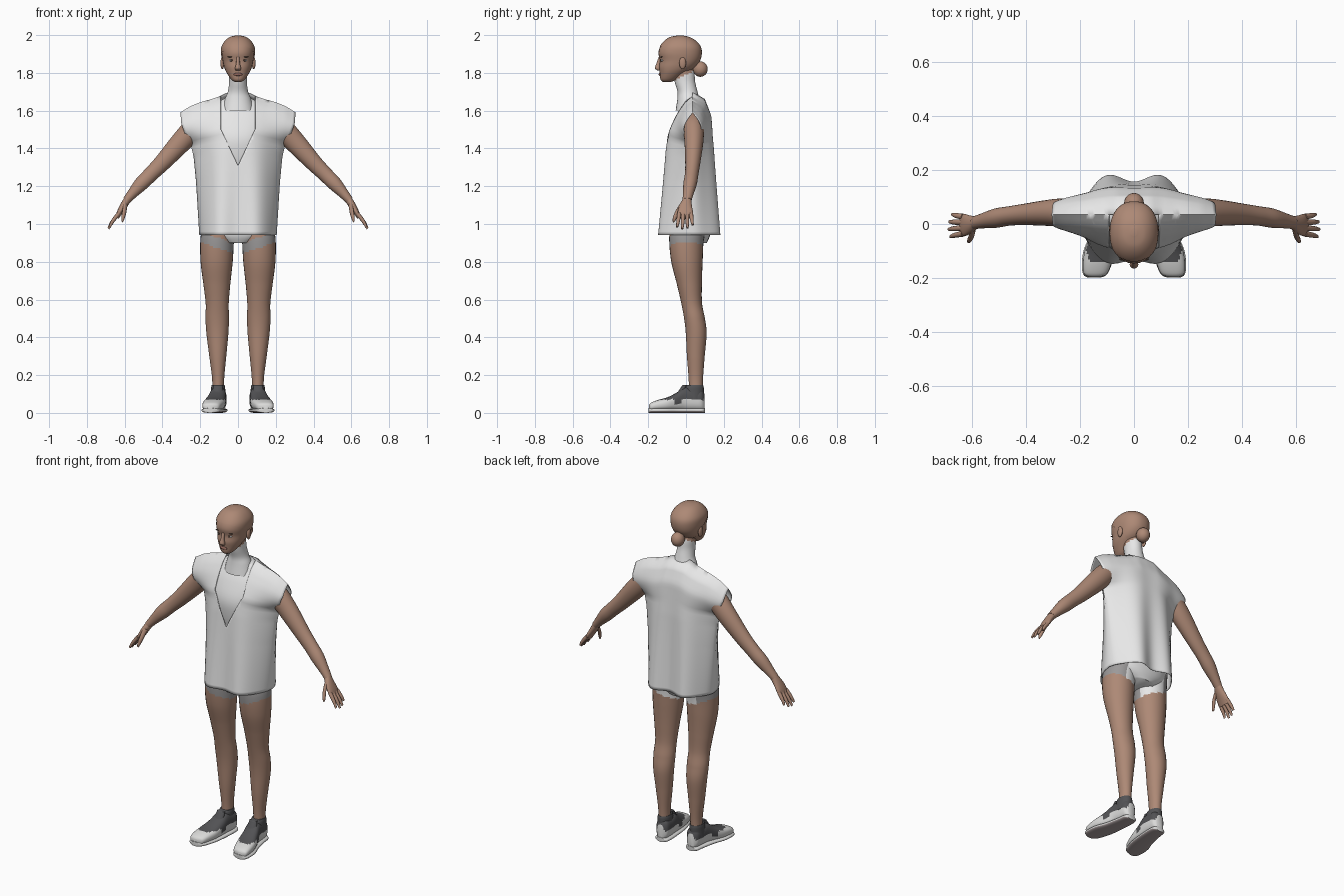
import bpy, bmesh, math
from mathutils import Vector

if "Cube" in bpy.data.objects:
    bpy.data.objects.remove(bpy.data.objects["Cube"])


def material(name, rgb):
    m = bpy.data.materials.new(name)
    m.diffuse_color = (*rgb, 1)
    m.use_nodes = True
    m.node_tree.nodes["Principled BSDF"].inputs["Base Color"].default_value = m.diffuse_color
    return m


SKIN = material("skin", (0.42, 0.25, 0.18))
CLOTH = material("white cloth", (0.80, 0.80, 0.80))
BAND = material("grey band", (0.33, 0.32, 0.32))
DARK = material("dark shoe", (0.085, 0.085, 0.09))
SHOE = material("shoe white", (0.70, 0.70, 0.69))
SOLE = material("sole", (0.42, 0.36, 0.36))
BROW = material("brow and iris", (0.06, 0.04, 0.03))
LIP = material("lips", (0.30, 0.14, 0.11))


def finish(bm, name, mats, rule=None, mirror=False, angle=60):
    bmesh.ops.recalc_face_normals(bm, faces=bm.faces)
    if rule:
        for f in bm.faces:
            f.material_index = rule(f.calc_center_median(), f.normal)
    me = bpy.data.meshes.new(name)
    bm.to_mesh(me)
    bm.free()
    ob = bpy.data.objects.new(name, me)
    bpy.context.collection.objects.link(ob)
    for m in mats:
        me.materials.append(m)
    bpy.ops.object.select_all(action="DESELECT")
    bpy.context.view_layer.objects.active = ob
    ob.select_set(True)
    bpy.ops.object.shade_smooth_by_angle(angle=math.radians(angle))
    if mirror:
        ob.modifiers.new("mirror", "MIRROR").use_clip = False
    return ob


def smooth_path(secs, steps):
    """Catmull-Rom through section tuples."""
    out, n = [], len(secs)
    for i in range(n - 1):
        p = [secs[max(i - 1, 0)], secs[i], secs[i + 1], secs[min(i + 2, n - 1)]]
        for k in range(steps):
            t = k / steps
            out.append([0.5 * (2 * b + (c - a) * t + (2 * a - 5 * b + 4 * c - d) * t * t
                               + (3 * b - a - 3 * c + d) * t ** 3) for a, b, c, d in zip(*p)])
    return out + [secs[-1]]


def loft(name, secs, mats, A=(1, 0, 0), B=(0, 1, 0), seg=28, steps=5, power=2, keep=None, **kw):
    """Skin through rings (x, y, z, radius along A, radius along B)."""
    bm, rings = bmesh.new(), []
    A, B = Vector(A), Vector(B)

    def sup(c):
        return math.copysign(abs(c) ** (2 / power), c)
    for x, y, z, ra, rb in smooth_path(secs, steps):
        rings.append([bm.verts.new(Vector((x, y, z)) + A * ra * sup(math.cos(t)) + B * rb * sup(math.sin(t)))
                      for t in (2 * math.pi * k / seg for k in range(seg))])
    for r, q in zip(rings, rings[1:]):
        for k in range(seg):
            j = (k + 1) % seg
            bm.faces.new((r[k], r[j], q[j], q[k]))
    bm.faces.new(rings[0])
    bm.faces.new(rings[-1])
    if keep:
        bmesh.ops.delete(bm, geom=[f for f in bm.faces if not keep(f.calc_center_median())], context="FACES")
    return finish(bm, name, mats, **kw)


def ball(name, loc, size, mat, mirror=False):
    bm = bmesh.new()
    bmesh.ops.create_uvsphere(bm, u_segments=20, v_segments=12, radius=1)
    for v in bm.verts:
        v.co = Vector([c * s + l for c, s, l in zip(v.co, size, loc)])
    return finish(bm, name, [mat], mirror=mirror)


def table(t, pts):
    for (a, p), (b, q) in zip(pts, pts[1:]):
        if t <= b:
            return p + (q - p) * (t - a) / (b - a)
    return pts[-1][1]


# Head: (z, front y, back y, half width)
head = [(1.752, -.122, -.08, .018), (1.765, -.135, -.05, .036), (1.80, -.139, .0, .060), (1.83, -.143, .045, .073),
        (1.865, -.139, .072, .081), (1.905, -.146, .081, .087), (1.94, -.136, .075, .084),
        (1.97, -.112, .05, .066), (1.99, -.08, .015, .040), (1.998, -.04, -.02, .008)]


def head_rings(g):
    return [(0, (f + b) / 2, z, w + g, (b - f) / 2 + g) for z, f, b, w in head]


loft("head", head_rings(0), [SKIN], power=2.2)
loft("hair_cap", head_rings(.003), [SKIN], power=2.2, seg=56, steps=8,
     keep=lambda c: c.z > (1.87 - .56 * (c.y + .01) if c.y < 0 else 1.80))
ball("hair_bun", (0, .076, 1.82), (.037, .039, .041), SKIN)
ball("ears", (.083, -.018, 1.852), (.010, .018, .032), SKIN, True)

# Face details
loft("nose", [(0, -.136, 1.885, .009, .008), (0, -.145, 1.85, .010, .012), (0, -.150, 1.825, .016, .015),
              (0, -.143, 1.813, .012, .008)], [SKIN], seg=14)
ball("eyes", (.034, -.126, 1.866), (.014, .008, .006), CLOTH, True)
ball("irises", (.034, -.131, 1.866), (.006, .0045, .006), BROW, True)
ball("eyebrows", (.036, -.130, 1.885), (.020, .006, .003), BROW, True)
ball("lips", (0, -.137, 1.792), (.024, .008, .008), LIP)

# Neck and torso in the white under-layer
loft("neck", [(0, .01, 1.60, .085, .065), (0, .012, 1.66, .07, .058), (0, .008, 1.70, .054, .053),
              (0, -.005, 1.75, .047, .054), (0, -.012, 1.80, .046, .056), (0, -.02, 1.84, .04, .05)], [CLOTH, SKIN],
     rule=lambda c, n: int(c.z > 1.775 + .5 * (c.y + .03)))
loft("torso", [(0, .02, .90, .08, .09), (0, .02, .95, .165, .11), (0, .03, 1.04, .17, .11), (0, .02, 1.22, .125, .09),
               (0, .01, 1.36, .14, .105), (0, .0, 1.46, .155, .098), (0, .02, 1.56, .17, .08),
               (0, .035, 1.63, .13, .055), (0, .035, 1.67, .06, .045)], [CLOTH], power=2.3)


# Loose top: front and back panels joined along shoulders and side seams, open at the sleeves
def top_point(u, v, back):
    w = table(v, [(0, .205), (.4, .222), (.6, .235), (.7, .25), (.8, .28), (.9, .30), (1, .305)])
    x = u * w
    sh = table(abs(x), [(0, 1.70), (.06, 1.695), (.1, 1.675), (.15, 1.658), (.2, 1.645), (.25, 1.625), (.31, 1.588)])
    yc = .035
    if back:
        d = table(v, [(0, .138), (.6, .115), (.84, .10), (.95, .065), (1, 0)])
        fold = .016 * -math.cos(31 * x)
    else:
        d = table(v, [(0, -.180), (.6, -.145), (.75, -.130), (.88, -.08), (.95, -.045), (1, 0)])
        fold = .010 * math.cos(31 * x)
    prof = (1 - abs(u) ** (3.2 - 1.4 * v)) ** (.6 + .4 * v)
    side = .048 * math.sin(math.pi * (v - .70) / .30) if v > .70 else 0
    y = yc + d * prof + fold * (1 - v) * min(1, prof * 1.5) + (side if back else -side) * abs(u) ** 2
    return x, y, .942 + (sh - .942) * v


bm = bmesh.new()
NU, NV = 48, 40
for back in (False, True):
    grid = [[bm.verts.new(top_point(2 * i / NU - 1, j / NV, back)) for i in range(NU + 1)] for j in range(NV + 1)]
    for j in range(NV):
        for i in range(NU):
            bm.faces.new((grid[j][i], grid[j][i + 1], grid[j + 1][i + 1], grid[j + 1][i]))
# Cut the V neckline out of the front panel
for s in (1, -1):
    for co, no in (((0, 0, 1.31), (s * .20, 0, -.095)), ((s * .092, 0, 1.5), (1, 0, 0))):
        front = [f for f in bm.faces if f.calc_center_median().y < .035 and f.calc_center_median().z > 1.25]
        geom = front + list({e for f in front for e in f.edges}) + list({v for f in front for v in f.verts})
        bmesh.ops.bisect_plane(bm, geom=geom, plane_co=co, plane_no=no)
cut = []
for f in bm.faces:
    c = f.calc_center_median()
    if c.y < .034 and abs(c.x) < .092 and c.z > 1.31 + abs(c.x) * .20 / .095:
        cut.append(f)
bmesh.ops.delete(bm, geom=cut, context="FACES")
bmesh.ops.remove_doubles(bm, verts=bm.verts, dist=.0005)
top = finish(bm, "loose_top", [CLOTH])
sol = top.modifiers.new("thickness", "SOLIDIFY")
sol.thickness = .003

# Arms and hands
ARM = dict(A=(0, 1, 0), B=(.75, 0, .66), mirror=True)
loft("arms", [(.17, .04, 1.555, .05, .05), (.23, .04, 1.51, .055, .058), (.30, .042, 1.435, .050, .056),
              (.40, .036, 1.325, .040, .045), (.46, .030, 1.265, .036, .040), (.51, .022, 1.215, .036, .038),
              (.56, .012, 1.16, .028, .027), (.59, .005, 1.125, .024, .021)], [SKIN], **ARM)
loft("palms", [(.585, .006, 1.13, .023, .020), (.605, -.002, 1.098, .033, .019), (.628, -.004, 1.060, .041, .015),
               (.64, -.004, 1.035, .036, .011)], [SKIN], **ARM)
for k, length in enumerate((.88, 1.0, .95, .75)):
    y = -.036 + .021 * k
    loft("finger_%d" % (k + 1), [(.632, y, 1.055, .011, .011),
                                 (.632 + .035 * length, y * 1.15, 1.055 - .045 * length, .0095, .0095),
                                 (.632 + .054 * length, y * 1.3, 1.055 - .080 * length, .006, .006)],
         [SKIN], seg=12, **ARM)
loft("thumbs", [(.595, -.015, 1.11, .014, .014), (.602, -.045, 1.065, .012, .013), (.610, -.060, 1.03, .010, .010),
                (.614, -.065, 1.012, .005, .005)], [SKIN], seg=12, **ARM)


# Legs with the short's grey hem band
def leg_colour(c, n):
    low = .845 + .35 * max(0, c.x - .03)
    if c.z < low:
        return 0
    if n.y > .3 and c.x < .13:
        return 2
    return 0 if n.y < 0 and c.z > low + .055 and c.x < .14 else 1


loft("legs", [(.10, .02, 1.0, .085, .10), (.11, .003, .92, .089, .092), (.113, .005, .80, .085, .083),
              (.112, .018, .68, .071, .066), (.11, .03, .58, .061, .055), (.11, .045, .50, .062, .055),
              (.109, .054, .42, .058, .055), (.107, .052, .30, .045, .047), (.105, .052, .18, .032, .038),
              (.105, .052, .08, .032, .036)], [SKIN, BAND, CLOTH], rule=leg_colour, steps=12, mirror=True)


# Shoes: rings (y, centre x, half width, height)
def shoe_colour(c, n):
    return int(c.z > .07 and c.y > -.15 or (c.z > .05 and -.06 < c.y < -.02))


def shoe_ring(y, x, w, h):
    return (x, y, .012 + h / 2, w, h / 2)


SHOE_AX = dict(A=(1, 0, 0), B=(0, 0, 1), mirror=True, power=2.6)
loft("shoe_bodies", [shoe_ring(*r) for r in (
    (-.196, .146, .020, .030), (-.185, .143, .042, .042), (-.15, .137, .052, .056), (-.10, .127, .056, .070),
    (-.05, .115, .050, .095), (-.005, .106, .044, .125), (.04, .102, .042, .118), (.08, .100, .038, .115),
    (.097, .100, .022, .09))], [SHOE, DARK], rule=shoe_colour, **SHOE_AX)
loft("soles", [(x, y, .013, w, .013) for y, x, w in (
    (-.199, .147, .022), (-.187, .144, .044), (-.15, .138, .055), (-.10, .128, .059), (-.04, .113, .052),
    (.04, .102, .046), (.085, .100, .041), (.100, .100, .024))], [SHOE, SOLE],
    rule=lambda c, n: int(n.z < -.6), angle=40, **SHOE_AX)
loft("shoe_collars", [(.105, .04, .07, .040, .052), (.105, .042, .11, .038, .052), (.105, .044, .135, .037, .050),
                      (.105, .046, .147, .034, .045)], [DARK], mirror=True)
loft("shoe_tongues", [(.112, -.045, .075, .030, .02), (.108, -.022, .115, .028, .018),
                      (.106, -.006, .148, .024, .012)], [DARK], mirror=True)
